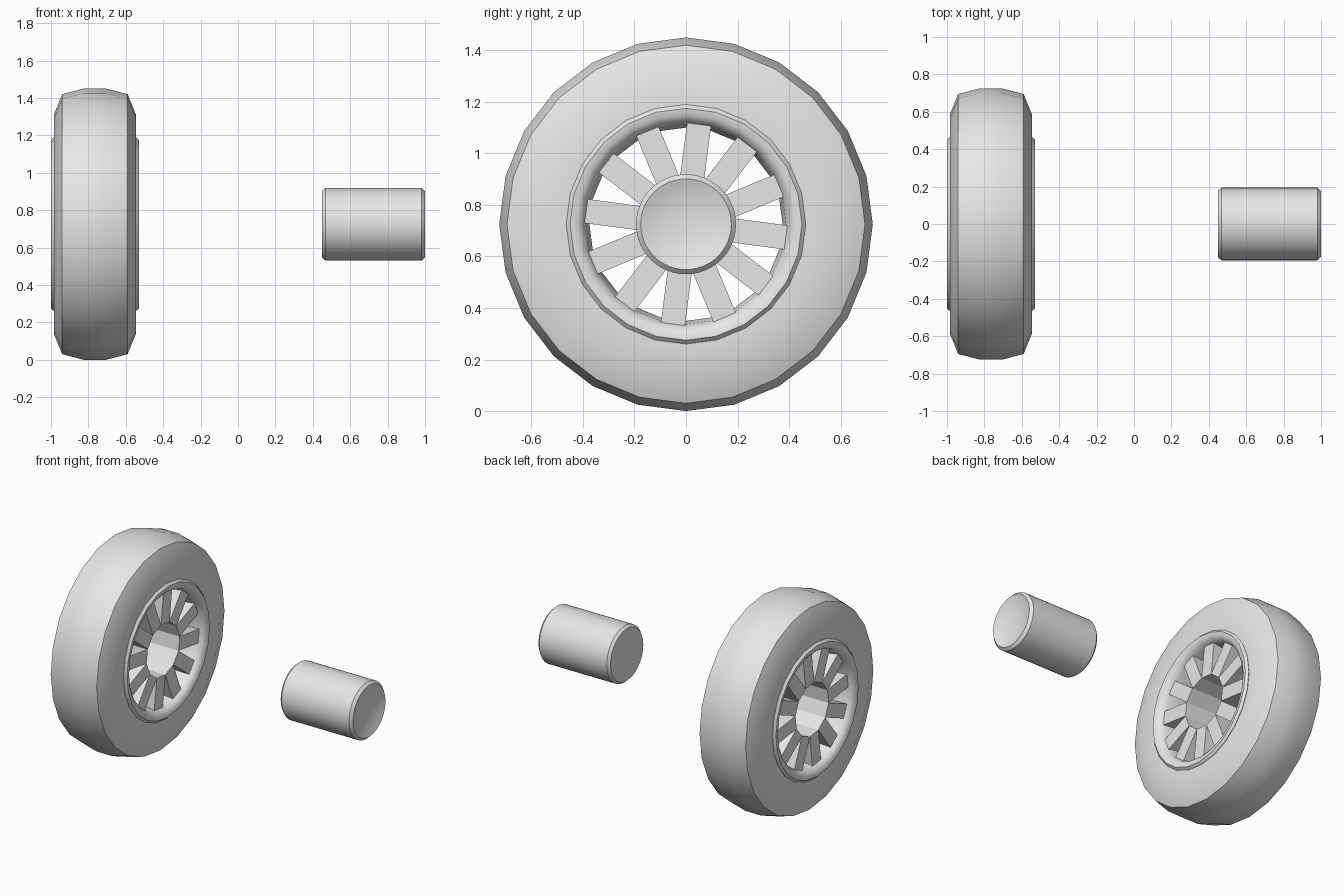
import bpy, bmesh, math
from mathutils import Matrix, Vector

cube = bpy.data.objects.get("Cube")
if cube:
    bpy.data.objects.remove(cube, do_unlink=True)

AXLE_Z = 0.725
WHEEL_X = -0.765

grey = bpy.data.materials.new("light_grey")
grey.use_nodes = True
grey.diffuse_color = (0.8, 0.8, 0.8, 1)
grey.node_tree.nodes["Principled BSDF"].inputs["Base Color"].default_value = grey.diffuse_color


def finish(name, bm, x, angle=30):
    """Turn a bmesh into a shaded object placed on the axle line."""
    bmesh.ops.recalc_face_normals(bm, faces=bm.faces)
    mesh = bpy.data.meshes.new(name)
    bm.to_mesh(mesh)
    bm.free()
    mesh.materials.append(grey)
    obj = bpy.data.objects.new(name, mesh)
    obj.location = (x, 0, AXLE_Z)
    bpy.context.collection.objects.link(obj)
    bpy.ops.object.select_all(action='DESELECT')
    obj.select_set(True)
    bpy.context.view_layer.objects.active = obj
    bpy.ops.object.shade_smooth_by_angle(angle=math.radians(angle))
    return obj


def lathe(name, profile, x, sides, closed, angle=30):
    """Spin a profile of (x, radius) points around the x axis."""
    bm = bmesh.new()
    verts = [bm.verts.new((px, 0, r)) for px, r in profile]
    pairs = list(zip(verts, verts[1:]))
    if closed:
        pairs.append((verts[-1], verts[0]))
    edges = [bm.edges.new(p) for p in pairs]
    bmesh.ops.spin(bm, geom=verts + edges, cent=(0, 0, 0), axis=(1, 0, 0),
                   angle=math.tau, steps=sides, use_duplicate=False)
    bmesh.ops.remove_doubles(bm, verts=bm.verts, dist=0.0005)
    return finish(name, bm, x, angle)


def mirrored(half):
    """Complete a half profile on the -x side."""
    return half + [(-px, r) for px, r in reversed(half)]


# Tyre: rounded tread, sharp shoulders and flat sidewalls
lathe("tyre", mirrored([(0.215, 0.44), (0.22, 0.585), (0.175, 0.695), (0.06, 0.725)]),
      WHEEL_X, 24, True)

# Rim: rounded flanges running into the barrel
lathe("rim", mirrored([(0.2, 0.455), (0.22, 0.465), (0.235, 0.45), (0.232, 0.425),
                       (0.215, 0.402), (0.18, 0.388), (0.08, 0.375)]),
      WHEEL_X, 24, True, 40)

# Spokes: twelve deep straight blades whose inner ends form the axle hole
SPOKES = 12
INNER, OUTER, WIDTH, DEPTH = 0.175, 0.395, 0.094, 0.39
bm = bmesh.new()
for i in range(SPOKES):
    turn = Matrix.Rotation(-math.tau * (i + 0.25) / SPOKES, 4, 'X')
    place = Matrix.Translation((0, 0, (INNER + OUTER) / 2))
    size = Matrix.Diagonal(Vector((DEPTH, WIDTH, OUTER - INNER, 1)))
    bmesh.ops.create_cube(bm, size=1, matrix=turn @ place @ size)
finish("spokes", bm, WHEEL_X, 20)

# Axle hub: separate bevelled cylinder with a dished outer end
lathe("axle_hub", [(-0.275, 0), (-0.275, 0.178), (-0.257, 0.194), (0.257, 0.194),
                   (0.275, 0.176), (0.262, 0.14), (0.251, 0.09), (0.246, 0.045), (0.245, 0)],
      0.725, 48, False)
